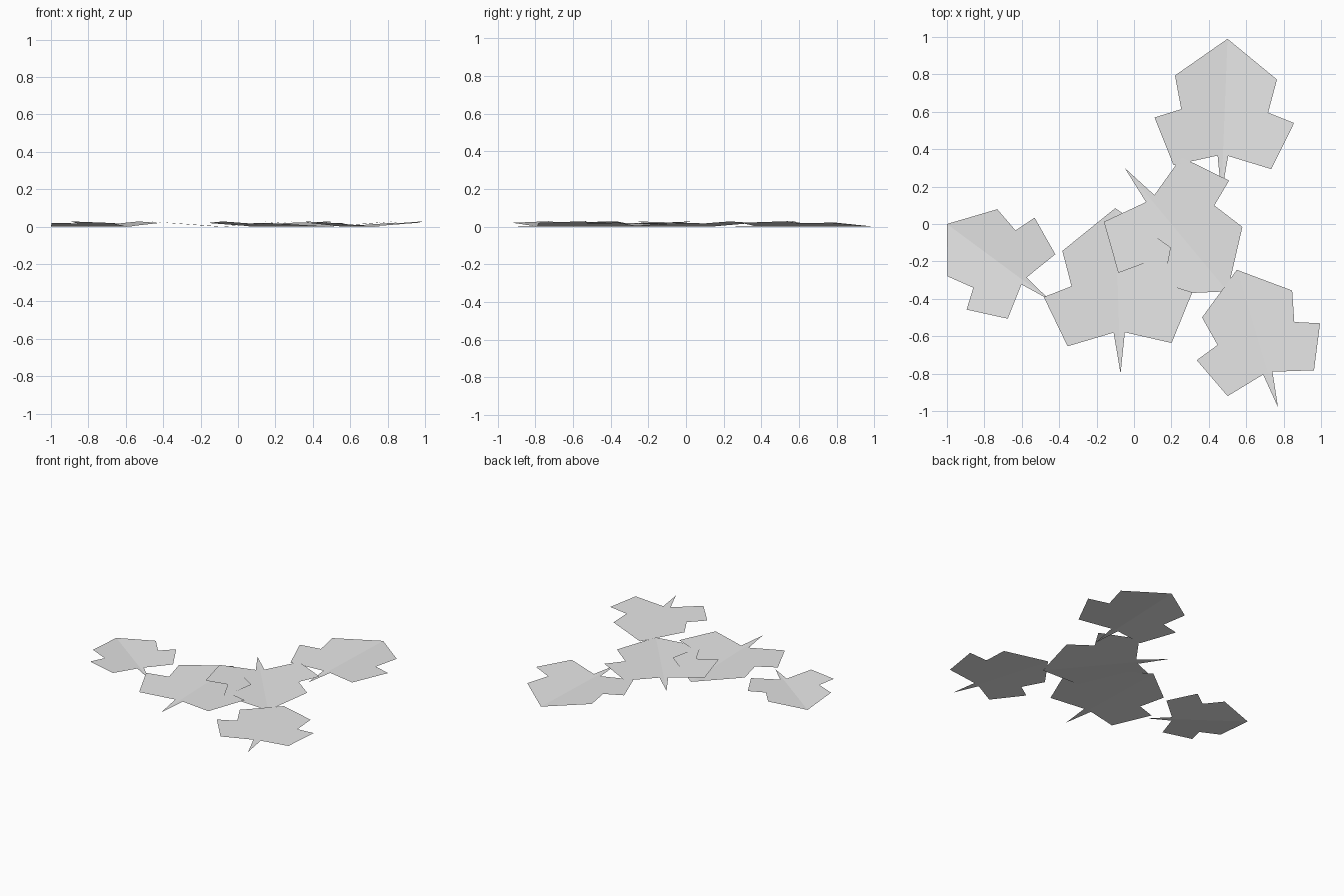
import bpy
import bmesh
from mathutils import Vector

old = bpy.data.objects.get("Cube")
if old:
    bpy.data.objects.remove(old, do_unlink=True)

# Single plain grey for every leaf
grey = bpy.data.materials.new("pale_grey")
grey.use_nodes = True
colour = (0.8, 0.8, 0.8, 1)
grey.diffuse_color = colour
grey.node_tree.nodes["Principled BSDF"].inputs["Base Color"].default_value = colour

# Half outline: distance from the midrib, distance down from the tip
TIP_TO_STEM = 0.885
HALF = [(0, 0), (0.29, 0.22), (0.247, 0.41), (0.397, 0.463),
        (0.278, 0.73), (0.03, 0.665), (0, TIP_TO_STEM)]
FOLD = 0.07  # rise of the blade away from the midrib


def make_leaf(name, tip, stem, lift=0.0):
    """Shallow folded leaf running from its tip to the end of its stem."""
    tip, stem = Vector(tip), Vector(stem)
    along = (stem - tip) / TIP_TO_STEM
    across = Vector((-along.y, along.x))
    bm = bmesh.new()
    for side in (1, -1):
        verts = []
        for u, v in HALF:
            p = tip + across * u * side + along * v
            verts.append(bm.verts.new((p.x, p.y, FOLD * u + lift)))
        face = bm.faces.new(verts)
        face.normal_update()
        if face.normal.z < 0:
            face.normal_flip()
    bmesh.ops.remove_doubles(bm, verts=bm.verts, dist=0.0001)
    bmesh.ops.triangulate(bm, faces=bm.faces)
    mesh = bpy.data.meshes.new(name)
    bm.to_mesh(mesh)
    bm.free()
    mesh.materials.append(grey)
    obj = bpy.data.objects.new(name, mesh)
    bpy.context.collection.objects.link(obj)
    return obj


# Scattered leaves, overlapping near the middle
make_leaf("back_leaf", (0.50, 0.99), (0.467, 0.158), 0.001)
make_leaf("centre_leaf", (0.50, -0.36), (-0.05, 0.30))
make_leaf("front_leaf", (-0.10, 0.085), (-0.072, -0.80))
make_leaf("left_leaf", (0.55, -0.245), (0.77, -0.98), 0.001)
make_leaf("right_leaf", (-1.0, 0.0), (-0.452, -0.405))
